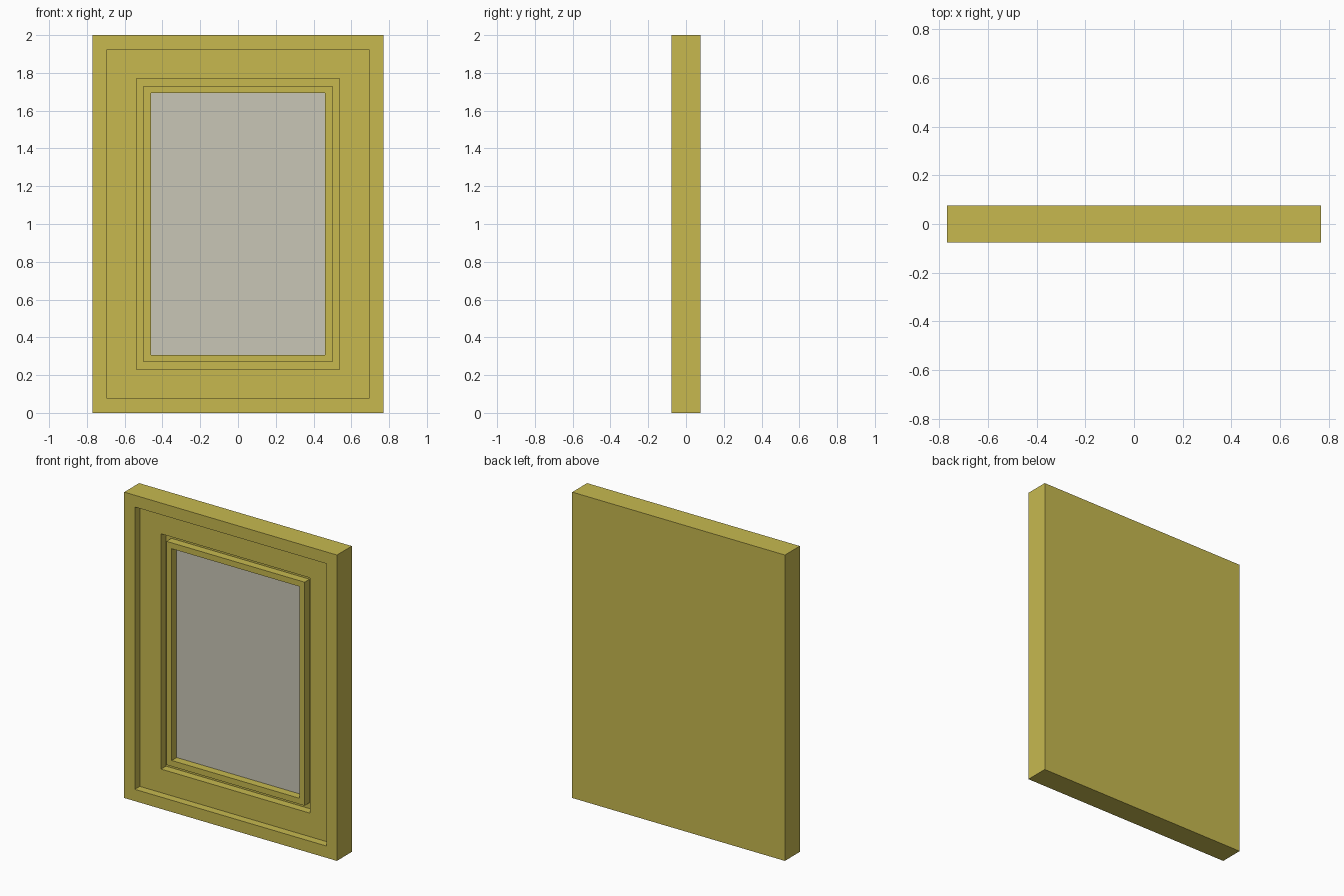
import bpy, bmesh

if "Cube" in bpy.data.objects:
    bpy.data.objects.remove(bpy.data.objects["Cube"])

S = 2 / 2.6            # overall scale: panel is 2.0 wide, 2.6 tall, 0.2 thick before scaling
W, H, T = S, 2.0, 0.1 * S
STEP = 2 * T / 3       # depth of each step


def material(name, rgb):
    m = bpy.data.materials.new(name)
    m.diffuse_color = (*rgb, 1)
    m.use_nodes = True
    m.node_tree.nodes["Principled BSDF"].inputs["Base Color"].default_value = m.diffuse_color
    return m


yellow = material("yellow_paint", (0.571, 0.485, 0.078))
grey = material("pale_grey_pane", (0.584, 0.565, 0.468))


def add_object(name, bm, mat):
    me = bpy.data.meshes.new(name)
    bm.to_mesh(me)
    bm.free()
    me.materials.append(mat)
    ob = bpy.data.objects.new(name, me)
    bpy.context.collection.objects.link(ob)
    return ob


def rect(bm, inset, y):
    """Rectangle loop, counter-clockwise seen from the front."""
    d = inset * S
    pts = [(-W + d, d), (W - d, d), (W - d, H - d), (-W + d, H - d)]
    return [bm.verts.new((x, y, z)) for x, z in pts]


# stepped frame: outer border, recessed panel, groove, raised moulding, pane opening
front, mid, deep = -T, -T + STEP, -T + 2 * STEP
profile = [(0, T), (0, front), (0.1, front), (0.1, mid), (0.3, mid), (0.3, deep),
           (0.35, deep), (0.35, mid), (0.4, mid), (0.4, deep)]
bm = bmesh.new()
loops = [rect(bm, i, y) for i, y in profile]
for a, b in zip(loops, loops[1:]):
    for k in range(4):
        n = (k + 1) % 4
        bm.faces.new((a[k], a[n], b[n], b[k]))
bm.faces.new(loops[0][::-1])   # flat back
add_object("stepped_frame", bm, yellow)

# pane set at the bottom of the opening
bm = bmesh.new()
bm.faces.new(rect(bm, 0.4, deep))
add_object("pane", bm, grey)
